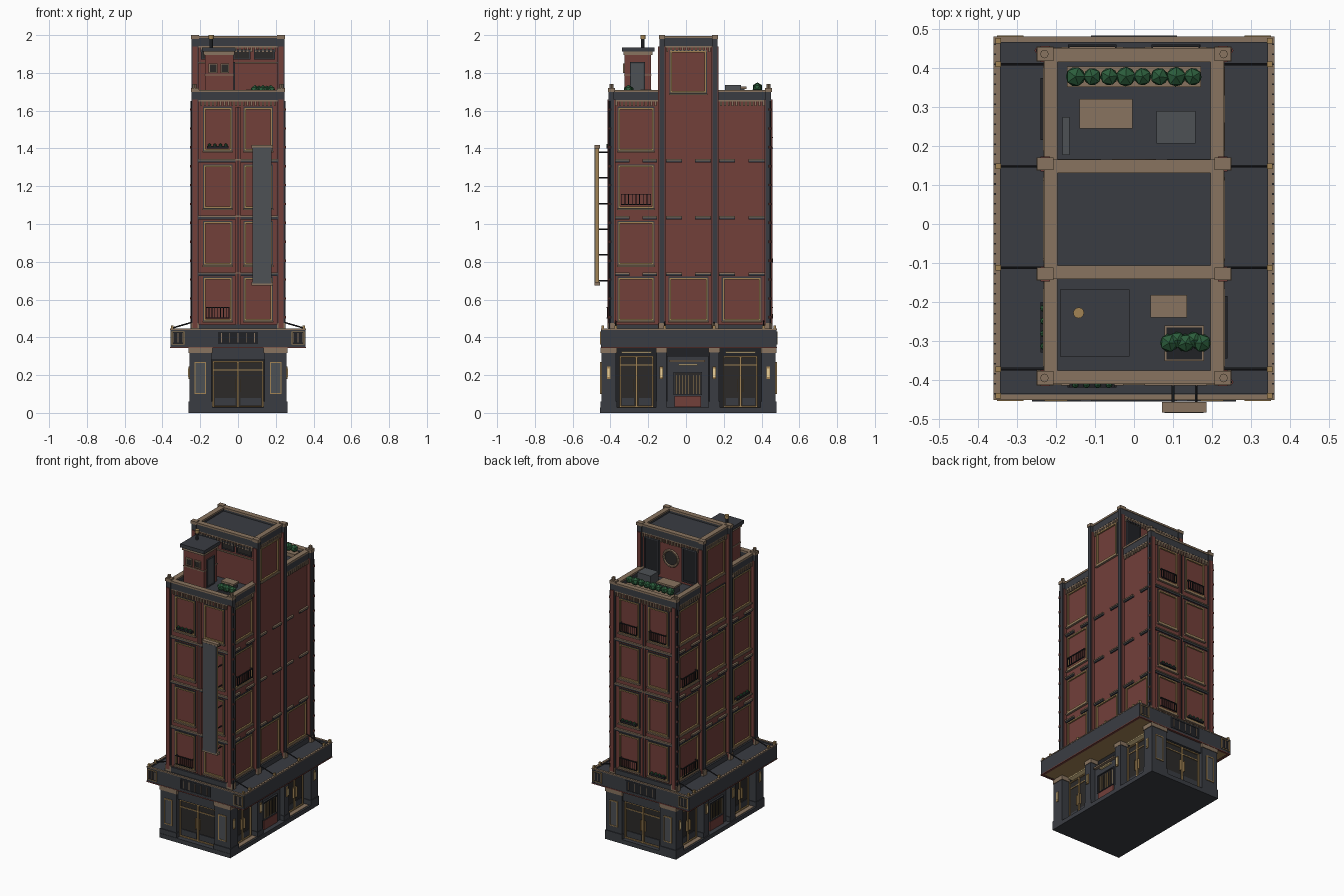
import bpy, bmesh, random
from mathutils import Vector, Matrix

if "Cube" in bpy.data.objects:
    bpy.data.objects.remove(bpy.data.objects["Cube"])
random.seed(4)

COL = dict(brick=(.17, .05, .042), slate=(.042, .046, .055), tan=(.25, .175, .115), gold=(.36, .23, .09),
           glass=(.025, .023, .022), green=(.025, .11, .045), panel=(.075, .082, .09), lamp=(.85, .65, .32),
           dark=(.015, .016, .019))
MATS, PARTS = {}, {}
for k, c in COL.items():
    MATS[k] = bpy.data.materials.new(k)
    MATS[k].diffuse_color = (*c, 1)


def bm_of(name, mat):
    return PARTS.setdefault((name, mat), bmesh.new())


def box(name, mat, x0, x1, y0, y1, z0, z1):
    m = Matrix.Translation(((x0 + x1) / 2, (y0 + y1) / 2, (z0 + z1) / 2)) @ \
        Matrix.Diagonal((abs(x1 - x0), abs(y1 - y0), abs(z1 - z0), 1))
    bmesh.ops.create_cube(bm_of(name, mat), size=1, matrix=m)


def rod(name, mat, a, b, r, n=8):
    a, b = Vector(a), Vector(b)
    m = Matrix.Translation((a + b) / 2) @ (b - a).to_track_quat('Z', 'Y').to_matrix().to_4x4()
    bmesh.ops.create_cone(bm_of(name, mat), cap_ends=True, segments=n, radius1=r, radius2=r,
                          depth=(b - a).length, matrix=m)


def bush(name, x, y, z, r):
    m = Matrix.Translation((x, y, z)) @ Matrix.Rotation(random.random() * 6, 4, 'Z')
    bmesh.ops.create_icosphere(bm_of(name, 'green'), subdivisions=1, radius=r, matrix=m)


# a face is (axis across the wall, outward sign, plane position)
def fbox(f, name, mat, u0, u1, d0, d1, z0, z1):
    ax, s, p = f
    if ax == 'x':
        box(name, mat, u0, u1, p + s * d0, p + s * d1, z0, z1)
    else:
        box(name, mat, p + s * d0, p + s * d1, u0, u1, z0, z1)


def frame(f, name, mat, u0, u1, z0, z1, w=.008, d=.01, d0=-.004):
    for a, b in ((u0, u0 + w), (u1 - w, u1)):
        fbox(f, name, mat, a, b, d0, d, z0, z1)
    for a, b in ((z0, z0 + w), (z1 - w, z1)):
        fbox(f, name, mat, u0 + w, u1 - w, d0, d, a, b)


def window(f, u0, u1, z0, z1):
    frame(f, 'window_surround', 'slate', u0 - .006, u1 + .006, z0 - .006, z1 + .006, .006, .005)
    frame(f, 'window_frame', 'gold', u0, u1, z0, z1)
    fbox(f, 'window_sill', 'tan', u0 - .008, u1 + .008, 0, .014, z0 - .012, z0 - .003)


def railing(f, u0, u1, z):
    for h in (0, .055):
        fbox(f, 'balcony_rail', 'dark', u0, u1, .014, .02, z + h, z + h + .005)
    for i in range(9):
        u = u0 + (u1 - u0 - .004) * i / 8
        fbox(f, 'balcony_rail', 'dark', u, u + .004, .015, .019, z, z + .058)
    for u in (u0, u1 - .004):
        fbox(f, 'balcony_rail', 'dark', u, u + .004, 0, .018, z + .055, z + .06)


def window_planter(f, u0, u1, z):
    fbox(f, 'window_planter', 'dark', u0, u1, 0, .02, z, z + .014)
    for i in range(4):
        u = u0 + (u1 - u0) * (i + .5) / 4
        p = f[2] + f[1] * .013
        bush('window_plant', *((u, p) if f[0] == 'x' else (p, u)), z + .018, .009)


# ---- ground floor
box('plinth', 'slate', -.262, .262, -.455, .485 - .005, 0, .028)
box('ground_core', 'dark', -.2, .2, -.405, .435, .02, .345)
F0, B0, R0, L0 = ('x', -1, -.405), ('x', 1, .435), ('y', 1, .2), ('y', -1, -.2)
for s in (-1, 1):
    for y0, y1, f in ((-.448, -.37, ('x', -1, -.448)), (.4, .475, ('x', 1, .475))):
        a, b = sorted((s * .14, s * .258))
        box('corner_pier', 'slate', a, b, y0, y1, .02, .325)
        box('pier_cap', 'tan', a - .004, b + .004, y0 - .004, y1 + .004, .318, .346)
        box('pier_base', 'slate', a - .004, b + .004, y0 - .005, y1 + .005, .025, .06)
        frame(f, 'pier_trim', 'gold', s * .2 - .03, s * .2 + .03, .1, .27, .006, .006)
        fbox(f, 'pier_panel', 'panel', s * .2 - .024, s * .2 + .024, 0, .003, .106, .264)
    side = ('y', s, s * .258)
    for y in (-.13, .15):
        x0, x1 = sorted((s * .19, s * .255))
        box('side_pier', 'slate', x0, x1, y - .026, y + .026, .02, .325)
        box('side_pier_cap', 'tan', x0, x1 + .002, y - .03, y + .03, .32, .346)
        box('side_pier_base', 'slate', x0, x1 + .002, y - .03, y + .03, .02, .06)
    for y in (-.41, -.13, .15, .435):
        fbox(side, 'wall_lamp', 'lamp', y - .006, y + .006, -.004, .008, .19, .235)
        fbox(side, 'lamp_bracket', 'gold', y - .009, y + .009, -.004, .005, .18, .245)


def doors(f, u0, u1, z0, z1):
    fbox(f, 'door_glass', 'glass', u0, u1, 0, .012, z0, z1)
    frame(f, 'door_frame', 'gold', u0, u1, z0, z1, .007, .02, 0)
    m = (u0 + u1) / 2
    fbox(f, 'door_frame', 'gold', m - .005, m + .005, 0, .02, z0, z1)
    fbox(f, 'door_frame', 'gold', u0, u1, 0, .017, z1 - .05, z1 - .044)
    for a, b in ((u0 + .014, m - .012), (m + .012, u1 - .014)):
        fbox(f, 'door_kick', 'slate', a, b, .01, .016, z0 + .012, z0 + .05)
    for u in (m - .014, m + .014):
        fbox(f, 'door_handle', 'gold', u - .002, u + .002, .012, .026, z0 + .08, z0 + .15)


for f in (F0, B0):
    doors(f, -.135, .135, .03, .275)
    fbox(f, 'transom', 'slate', -.14, .14, 0, .03, .28, .345)
for f in (R0, L0):
    for y in (-.262, .288):
        doors(f, y - .09, y + .09, .03, .3)
        fbox(f, 'door_light', 'lamp', y - .08, y + .08, 0, .035, .316, .324)
        fbox(f, 'door_step', 'tan', y - .1, y + .1, 0, .05, .026, .031)
    fbox(f, 'shop_bay', 'slate', -.1, .12, 0, .025, .02, .3)
    fbox(f, 'shop_brick', 'brick', -.06, .08, .02, .034, .03, .09)
    fbox(f, 'shop_glass', 'glass', -.06, .08, .02, .029, .1, .21)
    frame(f, 'shop_frame', 'slate', -.066, .086, .094, .216, .006, .036, .02)
    for i in range(9):
        fbox(f, 'shop_grille', 'gold', -.052 + i * .0155, -.05 + i * .0155, .028, .033, .1, .2)
    fbox(f, 'shop_hood', 'tan', -.09, .1, .02, .045, .27, .28)
    fbox(f, 'shop_light', 'lamp', -.04, .06, .02, .04, .25, .258)

# ---- canopy
box('canopy_soffit', 'gold', -.345, .345, -.437, .467, .346, .356)
box('canopy_deck', 'slate', -.35, .35, -.44, .47, .356, .435)
for s in (-1, 1):
    CS = ('y', s, s * .35)
    fbox(CS, 'canopy_fascia', 'slate', -.45, .48, -.008, .008, .345, .443)
    for z in (.343, .44):
        fbox(CS, 'canopy_trim', 'tan' if z > .4 else 'brick', -.45, .48, -.006, .01, z, z + .006)
    CE = ('x', s, -.445 if s < 0 else .475)
    fbox(CE, 'canopy_fascia', 'slate', -.358, .358, -.01, .004, .345, .443)
    fbox(CE, 'canopy_trim', 'tan', -.36, .36, -.008, .006, .44, .446)
    fbox(CE, 'canopy_trim', 'brick', -.36, .36, -.008, .006, .343, .349)
    for c, w, n in ((0, .11, 5), (-.318, .034, 3), (.318, .034, 3)):
        fbox(CE, 'fascia_panel', 'dark', c - w, c + w, 0, .006, .362, .432)
        frame(CE, 'fascia_panel_trim', 'gold' if c else 'slate', c - w, c + w, .362, .432, .004, .009, 0)
        for i in range(n):
            u = c - w + 2 * w * (i + .5) / n
            fbox(CE, 'fascia_slat', 'tan', u - .002, u + .002, .004, .009, .372, .424)
    for y in (-.44, -.372, -.112, .148, .41, .47):
        box('canopy_finial', 'gold', s * .348 - .007, s * .348 + .007, y - .007, y + .007, .44, .462)
        if -.4 < y < .45:
            rod('canopy_stay', 'dark', (s * .345, y, .45), (s * .225, y, .485), .004, 6)
    for i in range(36):
        y = -.435 + i * .0256
        fbox(CS, 'canopy_stud', 'dark', y - .002, y + .002, .004, .0085, .448, .443)

# ---- tower
box('wing_wall', 'brick', -.22, .22, -.4, .44, .43, 1.665)
box('central_wall', 'brick', -.22, .22, -.13, .155, 1.6, 1.96)
box('wing_roof', 'slate', -.21, .21, -.39, .43, 1.66, 1.672)
box('central_roof', 'slate', -.21, .21, -.125, .15, 1.95, 1.968)
F, B, R, L = ('x', -1, -.4), ('x', 1, .44), ('y', 1, .22), ('y', -1, -.22)
box('tower_base', 'slate', -.232, .232, -.412, .452, .43, .468)
for s in (-1, 1):
    for y, w, top in ((-.395, .015, 1.68), (.436, .015, 1.68), (-.128, .013, 1.96), (.154, .013, 1.96)):
        a, b = sorted((s * .21, s * .246))
        box('pilaster', 'slate', a, b, y - w, y + w, .43, top)
        for e in (-1, 1):
            box('pilaster_edge', 'brick', *sorted((s * .215, s * .24)), y + e * (w + .003) - .003,
                y + e * (w + .003) + .003, .45, top - .02)
        box('pilaster_foot', 'tan', a - .004, b + .004, y - w - .004, y + w + .004, .435, .475)
        box('pilaster_post', 'slate', a, b, y - w, y + w, top - .06, top + .02)
        box('pilaster_cap', 'tan', a - .003, b + .003, y - w - .003, y + w + .003, top + .02, top + .04)
        if top < 1.8:
            rod('post_finial', 'tan', (s * .23, y, top + .03), (s * .23, y, top + .06), .011, 8)

ROWS = ((.49, .715), (.785, 1.01), (1.085, 1.31), (1.39, 1.615))
BANDS = (.733, 1.033, 1.333)
for f in (F, B):
    fbox(f, 'centre_strip', 'brick', -.012, .012, 0, .008, .465, 1.62)
    fbox(f, 'centre_joint', 'dark', -.003, .003, 0, .01, .465, 1.62)
    for z0, z1 in ROWS:
        for c in (-.107, .107):
            window(f, c - .072, c + .072, z0, z1)
    for z in BANDS:
        fbox(f, 'floor_band', 'slate', -.21, .21, 0, .008, z - .008, z + .004)
        fbox(f, 'floor_band_edge', 'tan', -.21, .21, 0, .013, z + .004, z + .011)
BAYS = ((-.265, .092), (.013, .1), (.295, .1))
for f in (R, L):
    for i, (c, w) in enumerate(BAYS):
        for j, (z0, z1) in enumerate(ROWS):
            if i == 0 or j == 0 or f is L:
                window(f, c - w, c + w, z0, z1)
        for z in BANDS:
            for e in (-1, 1):
                a, b = sorted((c + e * .035, c + e * (w + .02)))
                fbox(f, 'floor_band_edge', 'tan', a, b, 0, .012, z + .002, z + .01)
                fbox(f, 'floor_band', 'slate', a, b, 0, .008, z - .008, z + .002)
    window(f, -.082, .105, 1.695, 1.915)
railing(F, -.17, -.045, .5)
window_planter(F, -.165, -.05, 1.4)
for c in (-.107, .107):
    railing(B, c - .062, c + .062, 1.4)
window_planter(B, .05, .165, .795)
window_planter(B, -.165, -.05, .5)
railing(B, .045, .17, .5)
railing(R, -.345, -.185, 1.1)
for z in (.5, 1.1):
    railing(L, .215, .375, z)
window_planter(L, -.33, -.2, .795)


# ---- parapets with dentils and coping
def parapet(y0, y1, z, sides):
    runs = {'F': ('x', -1, y0), 'B': ('x', 1, y1), 'R': R, 'L': L}
    for k in sides:
        f = runs[k]
        u0, u1 = (-.225, .225) if f[0] == 'x' else (y0, y1)
        fbox(f, 'parapet', 'slate', u0, u1, -.018, .008, z - .05, z - .004)
        fbox(f, 'coping', 'tan', u0, u1, -.024, .011, z - .008, z + .004)
        fbox(f, 'dentil_band', 'tan', u0, u1, 0, .007, z - .058, z - .05)
        n = int((u1 - u0) / .02)
        for i in range(n):
            u = u0 + (u1 - u0) * (i + .5) / n
            fbox(f, 'dentil', 'tan', u - .005, u + .005, 0, .009, z - .082, z - .056)


parapet(-.4, -.13, 1.706, 'FRL')
parapet(.155, .44, 1.706, 'BRL')
parapet(-.13, .155, 1.992, 'FBRL')

# ---- upper tower faces
UF, UB = ('x', -1, -.13), ('x', 1, .155)
for a, b in ((-.02, .06), (.09, .19), (-.19, -.07)):
    fbox(UF, 'clerestory_glass', 'glass', a, b, 0, .004, 1.875, 1.92)
    frame(UF, 'clerestory_frame', 'slate', a - .005, b + .005, 1.87, 1.925, .006, .01, 0)
fbox(UF, 'upper_band', 'tan', -.21, .21, 0, .008, 1.85, 1.857)
for s in (-1, 1):
    fbox(UB, 'tall_louvre', 'dark', *sorted((s * .09, s * .19)), 0, .006, 1.7, 1.91)
    frame(UB, 'tall_louvre_frame', 'slate', *sorted((s * .085, s * .195)), 1.69, 1.92, .008, .012, 0)
rod('round_window', 'glass', (0, .15, 1.82), (0, .16, 1.82), .05, 24)
bpy.ops.mesh.primitive_torus_add(major_radius=.052, minor_radius=.008, major_segments=24, minor_segments=6,
                                 location=(0, .16, 1.82), rotation=(1.5708, 0, 0))
bpy.context.object.name = 'round_window_ring'
bpy.context.object.data.materials.append(MATS['tan'])

# ---- front roof: stair hut, bench, planter
box('hut', 'brick', -.175, -.025, -.325, -.185, 1.67, 1.91)
box('hut_cornice', 'tan', -.182, -.018, -.332, -.178, 1.895, 1.912)
box('hut_band', 'tan', -.178, -.022, -.328, -.182, 1.785, 1.792)
box('hut_roof', 'slate', -.19, -.012, -.34, -.168, 1.912, 1.935)
rod('hut_flue', 'slate', (-.142, -.228, 1.93), (-.142, -.228, 1.985), .009, 10)
rod('hut_flue_cap', 'gold', (-.142, -.228, 1.98), (-.142, -.228, 2.0), .014, 12)
HF, HR = ('x', -1, -.325), ('y', 1, -.025)
for c in (-.132, -.07):
    fbox(HF, 'hut_glass', 'glass', c - .018, c + .018, 0, .003, 1.805, 1.845)
    frame(HF, 'hut_window_frame', 'tan', c - .023, c + .023, 1.8, 1.85, .006, .008, 0)
fbox(HR, 'hut_door', 'panel', -.29, -.225, 0, .005, 1.672, 1.85)
frame(HR, 'hut_door_frame', 'slate', -.297, -.218, 1.672, 1.857, .007, .009, 0)
box('front_bench', 'tan', .042, .136, -.24, -.182, 1.7, 1.712)
box('front_bench_leg', 'slate', .05, .128, -.232, -.19, 1.67, 1.7)
box('front_planter', 'tan', .078, .18, -.352, -.26, 1.67, 1.69)
box('front_planter_soil', 'dark', .083, .175, -.347, -.265, 1.68, 1.692)
for i in range(5):
    bush('front_bush', .09 + i * .021, -.305 + (i % 2) * .008, 1.71, .026 - (i % 2) * .003)

# ---- rear roof: hedge, bench, vent units
box('rear_planter', 'tan', -.172, .172, .352, .404, 1.67, 1.695)
for i in range(8):
    bush('rear_bush', -.15 + i * .043, .378, 1.722, .025 if i % 3 else .028)
box('rear_bench', 'tan', -.14, -.004, .245, .32, 1.715, 1.727)
box('rear_bench_leg', 'slate', -.13, -.014, .255, .31, 1.67, 1.715)
box('vent_unit', 'panel', .058, .158, .207, .29, 1.67, 1.735)
box('vent_duct', 'panel', -.184, -.166, .177, .275, 1.67, 1.69)

# ---- hanging blade panel and drainpipes
box('blade_body', 'gold', .08, .175, -.482, -.46, .69, 1.4)
box('blade_face', 'panel', .078, .178, -.485, -.478, .685, 1.405)
for z in (.675, 1.4):
    box('blade_cap', 'tan', .072, .186, -.484, -.456, z, z + .018)
for i in range(6):
    z = .7 + i * .136
    for x in (.1, .16):
        rod('blade_bracket', 'dark', (x, -.465, z), (x, -.395, z), .004, 6)
for x, y in ((.248, -.405), (.248, .445), (-.248, .445)):
    rod('drainpipe', 'dark', (x, y, .44), (x, y, 1.65), .004, 8)
    for i in range(12):
        rod('pipe_clamp', 'brick', (x, y, .5 + i * .1), (x, y, .512 + i * .1), .007, 8)

# ---- turn every part into an object
for (name, mat), bm in PARTS.items():
    bmesh.ops.recalc_face_normals(bm, faces=bm.faces)
    me = bpy.data.meshes.new(name)
    bm.to_mesh(me)
    bm.free()
    me.materials.append(MATS[mat])
    bpy.context.collection.objects.link(bpy.data.objects.new(name, me))

for m in bpy.data.materials:
    if m.users and not m.is_grease_pencil:
        m.use_nodes = True
        m.node_tree.nodes["Principled BSDF"].inputs["Base Color"].default_value = m.diffuse_color
